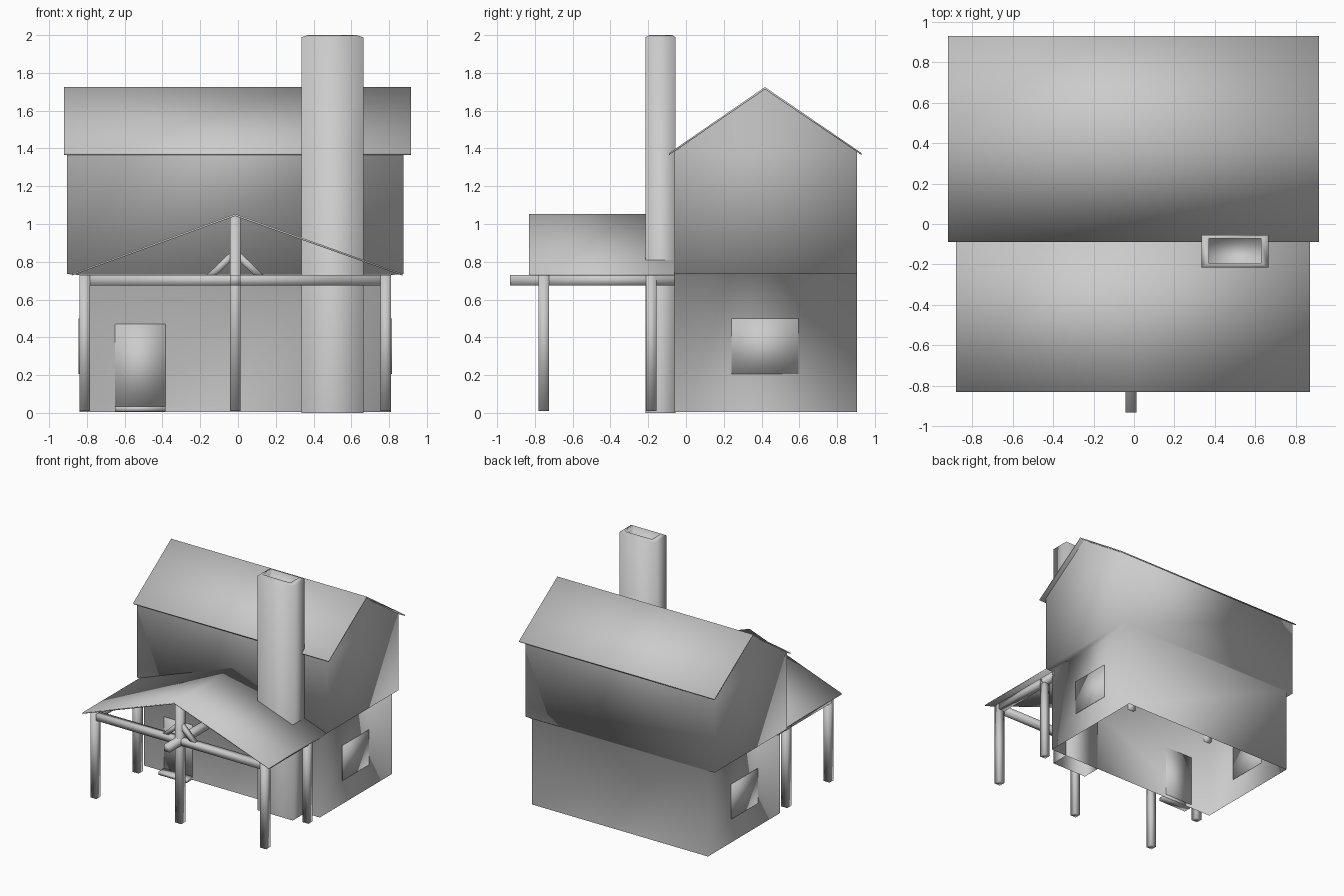
import bpy, bmesh
from mathutils import Vector

if "Cube" in bpy.data.objects:
    bpy.data.objects.remove(bpy.data.objects["Cube"])


def make(name, verts, faces, smooth=True):
    me = bpy.data.meshes.new(name)
    me.from_pydata(verts, [], faces)
    bm = bmesh.new()
    bm.from_mesh(me)
    bmesh.ops.recalc_face_normals(bm, faces=bm.faces)
    bm.to_mesh(me)
    bm.free()
    for p in me.polygons:
        p.use_smooth = smooth
    ob = bpy.data.objects.new(name, me)
    bpy.context.collection.objects.link(ob)
    return ob


def loft(name, rings, cap_start=False, cap_end=False, extra=()):
    """Skin a stack of equal-length closed rings."""
    n = len(rings[0])
    verts = [v for r in rings for v in r]
    faces = [(i * n + j, i * n + (j + 1) % n, (i + 1) * n + (j + 1) % n, (i + 1) * n + j)
             for i in range(len(rings) - 1) for j in range(n)]
    if cap_start:
        faces.append(tuple(range(n)))
    if cap_end:
        faces.append(tuple(range(len(verts) - n, len(verts))))
    return make(name, verts, faces)


def rect(x0, x1, y0, y1, z):
    return [(x0, y0, z), (x1, y0, z), (x1, y1, z), (x0, y1, z)]


def box(name, x0, x1, y0, y1, z0, z1):
    return loft(name, [rect(x0, x1, y0, y1, z0), rect(x0, x1, y0, y1, z1)], True, True)


def gable_roof(name, outline, a, b, axis):
    """Thin chevron outline (across, z) extruded along x or y."""
    place = (lambda u, t, z: (t, u, z)) if axis == 'x' else (lambda u, t, z: (u, t, z))
    n = len(outline) // 2
    m = len(outline)
    verts = [place(u, t, z) for t in (a, b) for u, z in outline]
    faces = [(j, (j + 1) % m, (j + 1) % m + m, j + m) for j in range(m)]
    for o in (0, m):                       # end strips as quads
        faces += [(o + j, o + j + 1, o + m - 2 - j, o + m - 1 - j) for j in range(n - 1)]
    return make(name, verts, faces)


CX = -0.015                                # centre line of house and porch
Y0, Y1, YR = -0.06, 0.905, 0.418           # front wall, back wall, ridge

# House walls: narrow ground floor, wider upper floor, gable ends, open base
LX0, LX1, UX0, UX1 = -0.84, 0.81, -0.905, 0.875
walls = loft("house_walls", [rect(LX0, LX1, Y0, Y1, 0.005), rect(LX0, LX1, Y0, Y1, 0.73),
                             rect(UX0, UX1, Y0, Y1, 0.735), rect(UX0, UX1, Y0, Y1, 1.385)])
bm = bmesh.new()
bm.from_mesh(walls.data)
bm.verts.ensure_lookup_table()
v = list(bm.verts)
for x, a, b in ((UX0, 12, 15), (UX1, 13, 14)):
    apex = bm.verts.new((x, YR, 1.714))
    f = bm.faces.new((v[a], apex, v[b]))
    f.smooth = True
bmesh.ops.recalc_face_normals(bm, faces=bm.faces)
bm.to_mesh(walls.data)
bm.free()

# Main roof
gable_roof("main_roof", [(-0.09, 1.375), (YR, 1.725), (0.93, 1.375),
                         (0.93, 1.365), (YR, 1.713), (-0.09, 1.365)], -0.92, 0.915, 'x')

# Chimney with sloped rim and hollow top
loft("chimney", [rect(0.335, 0.665, -0.215, -0.055, 0.0),
                 rect(0.335, 0.665, -0.215, -0.055, 1.988),
                 rect(0.37, 0.627, -0.195, -0.072, 2.0),
                 rect(0.37, 0.627, -0.195, -0.072, 1.9)], False, True)

# Door, step and side windows
box("door", -0.65, -0.385, Y0 - 0.006, Y0 + 0.004, 0.035, 0.47)
box("door_step", -0.65, -0.385, -0.14, Y0, 0.008, 0.035)
box("right_window", LX1 - 0.004, LX1 + 0.005, 0.24, 0.595, 0.205, 0.5)
box("left_window", LX0 - 0.005, LX0 + 0.004, 0.24, 0.595, 0.205, 0.5)

# Porch roof
gable_roof("porch_roof", [(CX - 0.865, 0.737), (CX, 1.053), (CX + 0.885, 0.737),
                          (CX + 0.885, 0.727), (CX, 1.042), (CX - 0.865, 0.727)],
           -0.83, Y0, 'y')

# Porch posts and the beams along the sides
H = 0.028
for side, s in (("left", -1), ("right", 1)):
    px = CX + s * 0.797
    for row, py in (("front", -0.752), ("back", -0.185)):
        box(f"{side}_{row}_post", px - H, px + H, py - H, py + H, 0.01, 0.73)
    box(f"{side}_porch_beam", px - H, px + H, -0.752, -0.03, 0.675, 0.73)
box("centre_post", CX - H, CX + H, -0.78, -0.724, 0.01, 1.043)
box("centre_porch_beam", CX - H, CX + H, -0.932, -0.03, 0.675, 0.73)
box("front_tie_beam", CX - 0.77, CX + 0.77, -0.78, -0.724, 0.675, 0.73)

# Diagonal braces beside the centre post
for side, s in (("left", -1), ("right", 1)):
    a, b = Vector((CX + s * 0.14, 0, 0.715)), Vector((CX, 0, 0.85))
    d = (b - a).normalized()
    n = Vector((-d.z, 0, d.x)) * 0.018
    rings = [[tuple(p + n * k + Vector((0, y, 0)))
              for k, y in ((-1, -0.77), (1, -0.77), (1, -0.734), (-1, -0.734))] for p in (a, b)]
    loft(f"{side}_brace", rings, True, True)
